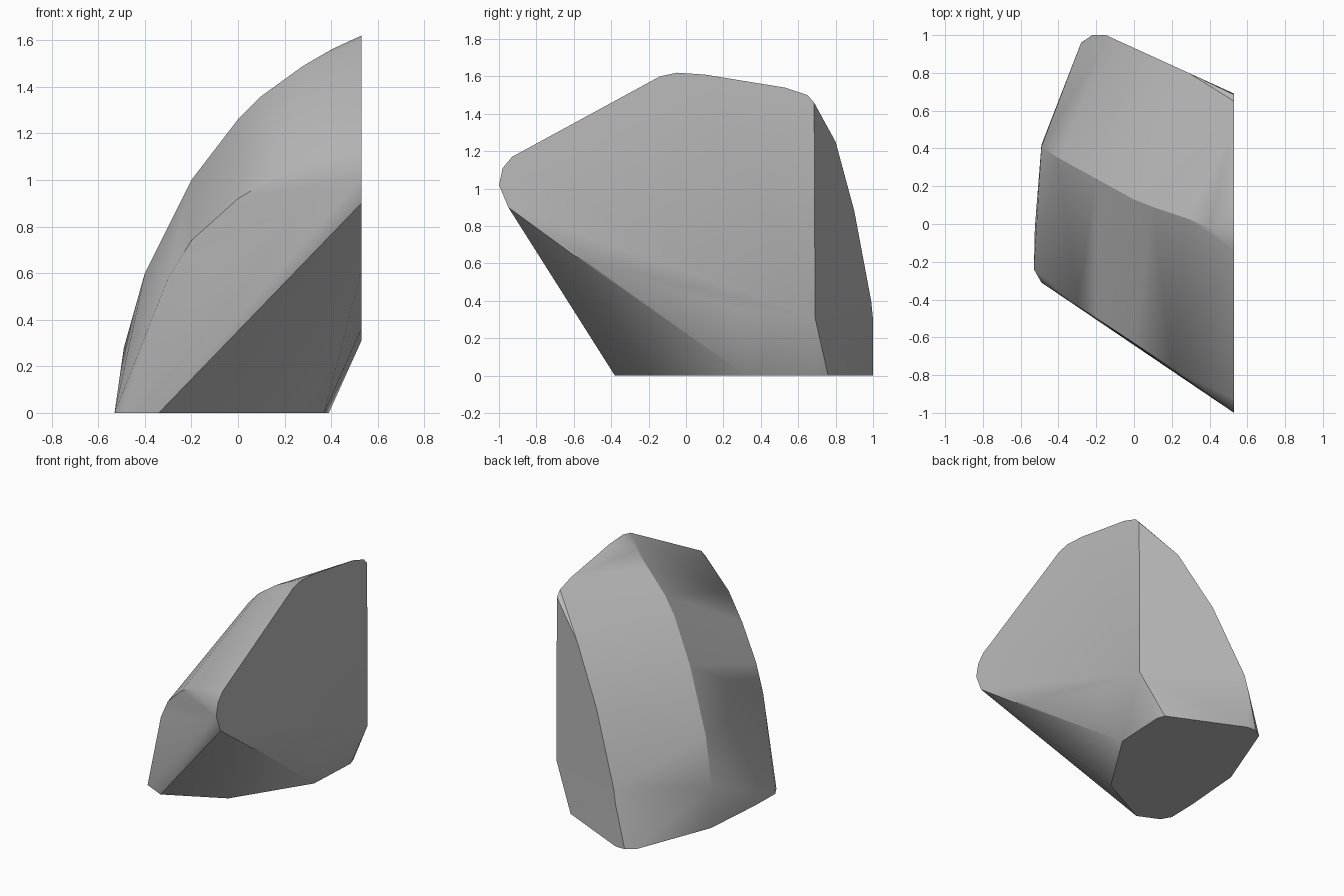
import bpy
import bmesh
import math

cube = bpy.data.objects.get("Cube")
if cube:
    bpy.data.objects.remove(cube, do_unlink=True)

END_X = 0.53  # plane of the flat cut side


def flat_material(name, colour):
    material = bpy.data.materials.new(name)
    material.use_nodes = True
    material.diffuse_color = colour
    shader = material.node_tree.nodes["Principled BSDF"]
    shader.inputs["Base Color"].default_value = colour
    shader.inputs["Roughness"].default_value = 0.9
    return material


def side_point(y, z):
    """Point on the flat cut side."""
    return (END_X, y, z)


def base_point(x, y):
    """Point on the flat underside."""
    return (x, y, 0)


def back_point(y, z):
    """Point on the upright plane at the back."""
    return (END_X - (y - 0.69) * 2.19, y, z)


def front_point(x, z):
    """Point on the slanting front rim."""
    return (x, -0.98 + (END_X - x) * 0.66, z)


# Outline of the cut side: y, z
cut_side = [(-0.95, 0.9), (-1, 1.02), (-0.98, 1.11), (-0.93, 1.17),
            (-0.14, 1.6), (-0.05, 1.62), (0.1, 1.61), (0.53, 1.54),
            (0.65, 1.5), (0.685, 1.46), (0.69, 0.31), (0.25, 0.36),
            (-0.53, 0.61), (-0.6, 0.645)]

# Outline of the underside: x, y
underside = [(-0.53, -0.24), (-0.49, -0.31), (-0.34, -0.38), (0.05, -0.18),
             (0.37, 0.32), (0.39, 0.7), (0.37, 0.76), (-0.15, 1),
             (-0.22, 1), (-0.28, 0.96), (-0.49, 0.42), (-0.525, -0.02)]

# Curved crest running over the top of the stone
crest = [(-0.49, 0.41, 0.28), (-0.4, 0.35, 0.6), (-0.2, 0.24, 1),
         (0, 0.13, 1.26), (0.1, 0.09, 1.36), (0.28, 0.03, 1.49),
         (0.4, -0.02, 1.56)]

# Rims where the curved top meets the back and the front
back_rim = [(1, 0.3), (0.99, 0.4), (0.9, 0.88), (0.8, 1.25)]
front_rim = [(-0.3, 0.58), (-0.2, 0.74), (0, 0.92), (0.2, 1.04)]

points = [side_point(*p) for p in cut_side]
points += [base_point(*p) for p in underside]
points += [back_point(*p) for p in back_rim]
points += [front_point(*p) for p in front_rim]
points += crest

# Wrap the outlines into one solid stone
bm = bmesh.new()
for point in points:
    bm.verts.new(point)
hull = bmesh.ops.convex_hull(bm, input=bm.verts[:])
loose = set(hull["geom_interior"]) | set(hull["geom_unused"])
loose = [item for item in loose if isinstance(item, bmesh.types.BMVert)]
bmesh.ops.delete(bm, geom=loose, context="VERTS")
bmesh.ops.dissolve_limit(bm, angle_limit=math.radians(1),
                         verts=bm.verts[:], edges=bm.edges[:])
bmesh.ops.recalc_face_normals(bm, faces=bm.faces[:])

mesh = bpy.data.meshes.new("stone_block")
bm.to_mesh(mesh)
bm.free()
mesh.materials.append(flat_material("stone_grey", (0.5, 0.5, 0.5, 1)))

stone = bpy.data.objects.new("stone_block", mesh)
bpy.context.collection.objects.link(stone)

# Soft shading over the curved top, crisp edges around the cuts
bpy.ops.object.select_all(action="DESELECT")
stone.select_set(True)
bpy.context.view_layer.objects.active = stone
bpy.ops.object.shade_smooth_by_angle(angle=math.radians(30))
